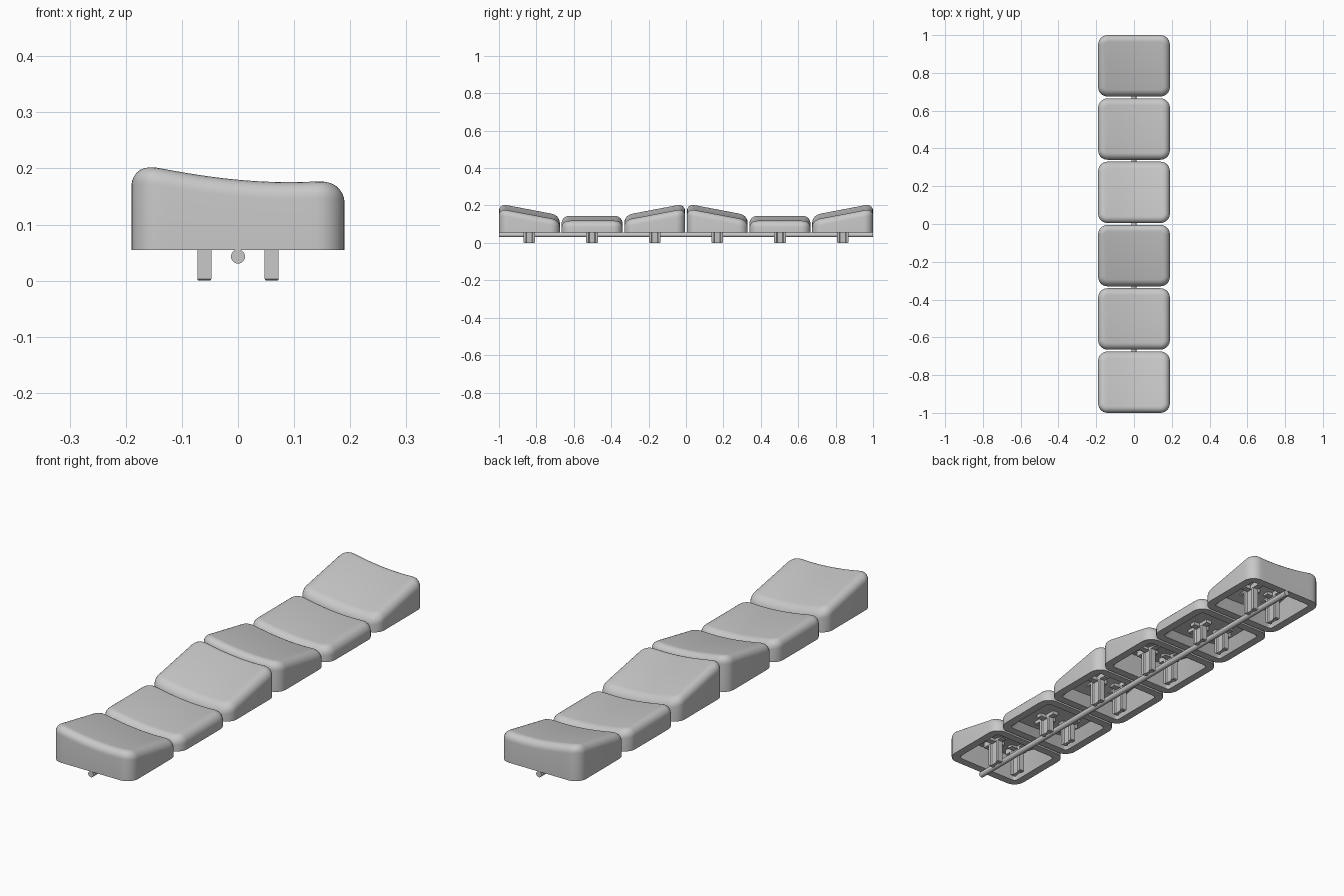
import bpy, bmesh, math

old = bpy.data.objects.get("Cube")
if old:
    bpy.data.objects.remove(old)

mat = bpy.data.materials.new("light grey plastic")
mat.use_nodes = True
GREY = (0.58, 0.58, 0.58, 1)
mat.diffuse_color = GREY
mat.node_tree.nodes["Principled BSDF"].inputs["Base Color"].default_value = GREY

HALF_X, HALF_Y = 0.19, 0.1625
BASE_Z, CORNER, FILLET, PITCH = 0.055, 0.05, 0.036, 0.335


def finish(bm, name):
    """Turn a bmesh into a shaded object."""
    bmesh.ops.recalc_face_normals(bm, faces=bm.faces)
    mesh = bpy.data.meshes.new(name)
    bm.to_mesh(mesh)
    bm.free()
    mesh.materials.append(mat)
    obj = bpy.data.objects.new(name, mesh)
    bpy.context.collection.objects.link(obj)
    bpy.ops.object.select_all(action='DESELECT')
    obj.select_set(True)
    bpy.context.view_layer.objects.active = obj
    bpy.ops.object.shade_smooth_by_angle(angle=math.radians(35))
    return obj


def top_height(x, y, slope):
    """Scooped top, raised on the right side and tilted along y."""
    u = x / HALF_X
    scoop = 0.0168 * u**2 - 0.0175 * u + 0.0025 * u**3 - 0.004 * u**8
    return 0.121 + scoop + slope * y + abs(slope) * 0.18


def outline(inset):
    """Rounded rectangle whose front and back halves have matching x."""
    hx, hy = HALF_X - inset, HALF_Y - inset
    r = max(CORNER - inset, 0.01)
    arc = [(i / 7) * math.pi / 2 for i in range(8)]
    left = [(-hx + r - r * math.cos(a), -hy + r - r * math.sin(a)) for a in arc]
    mid = [((i / 8 - 1) * (hx - r), -hy) for i in range(1, 16)]
    front = left + mid + [(-x, y) for x, y in reversed(left)]
    return front + [(x, -y) for x, y in reversed(front)]


def make_cap(name, cy, slope):
    bm = bmesh.new()

    def ring(inset, height):
        return [bm.verts.new((x, y + cy, height(x, y))) for x, y in outline(inset)]

    def bridge(a, b):
        for i in range(len(a)):
            j = (i + 1) % len(a)
            bm.faces.new((a[i], a[j], b[j], b[i]))

    def close(r):
        n = len(r)
        for i in range(n // 2 - 1):
            bm.faces.new((r[i], r[i + 1], r[n - 2 - i], r[n - 1 - i]))

    # cavity ceiling, rim, wall and rounded top edge
    rings = [ring(0.06, lambda x, y: top_height(x, y, slope) - 0.035),
             ring(0.035, lambda x, y: BASE_Z),
             ring(0, lambda x, y: BASE_Z)]
    for k in range(8):
        a = k / 7 * math.pi / 2
        drop = FILLET * (1 - math.sin(a))
        rings.append(ring(FILLET * (1 - math.cos(a)),
                          lambda x, y: top_height(x, y, slope) - drop))
    for a, b in zip(rings, rings[1:]):
        bridge(a, b)
    close(rings[0])
    close(rings[-1])
    finish(bm, name)


def add_box(bm, x, y, sx, sy, z0, z1):
    verts = bmesh.ops.create_cube(bm, size=1)["verts"]
    for v in verts:
        v.co = (x + v.co.x * sx, y + v.co.y * sy, (z0 + z1) / 2 + v.co.z * (z1 - z0))


def make_stem(name, x, cy, slope):
    """Waisted leg with a tapered tip, on a cross-shaped foot."""
    bm = bmesh.new()
    top = top_height(x, 0, slope) - 0.02
    quarter = [(0.0075, 0.014), (0.0125, 0.018), (0.0125, 0.031)]
    right = [(a, -b) for a, b in reversed(quarter)] + quarter
    shape = right + [(-a, -b) for a, b in right]
    loops = []
    for z, s in ((0, 0.88), (0.003, 1), (top, 1)):
        loops.append([bm.verts.new((x + a * s, cy + b * s, z)) for a, b in shape])
    for lo, hi in zip(loops, loops[1:]):
        for i in range(len(lo)):
            j = (i + 1) % len(lo)
            bm.faces.new((lo[i], lo[j], hi[j], hi[i]))
    bm.faces.new(loops[0])
    bm.faces.new(loops[-1])
    foot = top - 0.03
    add_box(bm, x, cy, 0.026, 0.12, foot, top)
    add_box(bm, x, cy, 0.08, 0.026, foot, top)
    finish(bm, name)


# Six caps: tilted, flat, tilted back, then the same again
for i, slope in enumerate([-0.19, 0, 0.19] * 2):
    cy = (i - 2.5) * PITCH
    make_cap(f"cap_{i + 1}", cy, slope)
    for side, x in (("right", -0.06), ("left", 0.06)):
        make_stem(f"stem_{i + 1}_{side}", x, cy, slope)

# Round rod joining the caps underneath
bpy.ops.mesh.primitive_cylinder_add(vertices=32, radius=0.0125, depth=2,
                                    location=(0, 0, 0.043),
                                    rotation=(math.pi / 2, 0, 0))
rod = bpy.context.object
rod.name = "connecting_rod"
rod.data.materials.append(mat)
bpy.ops.object.shade_smooth_by_angle(angle=math.radians(35))
